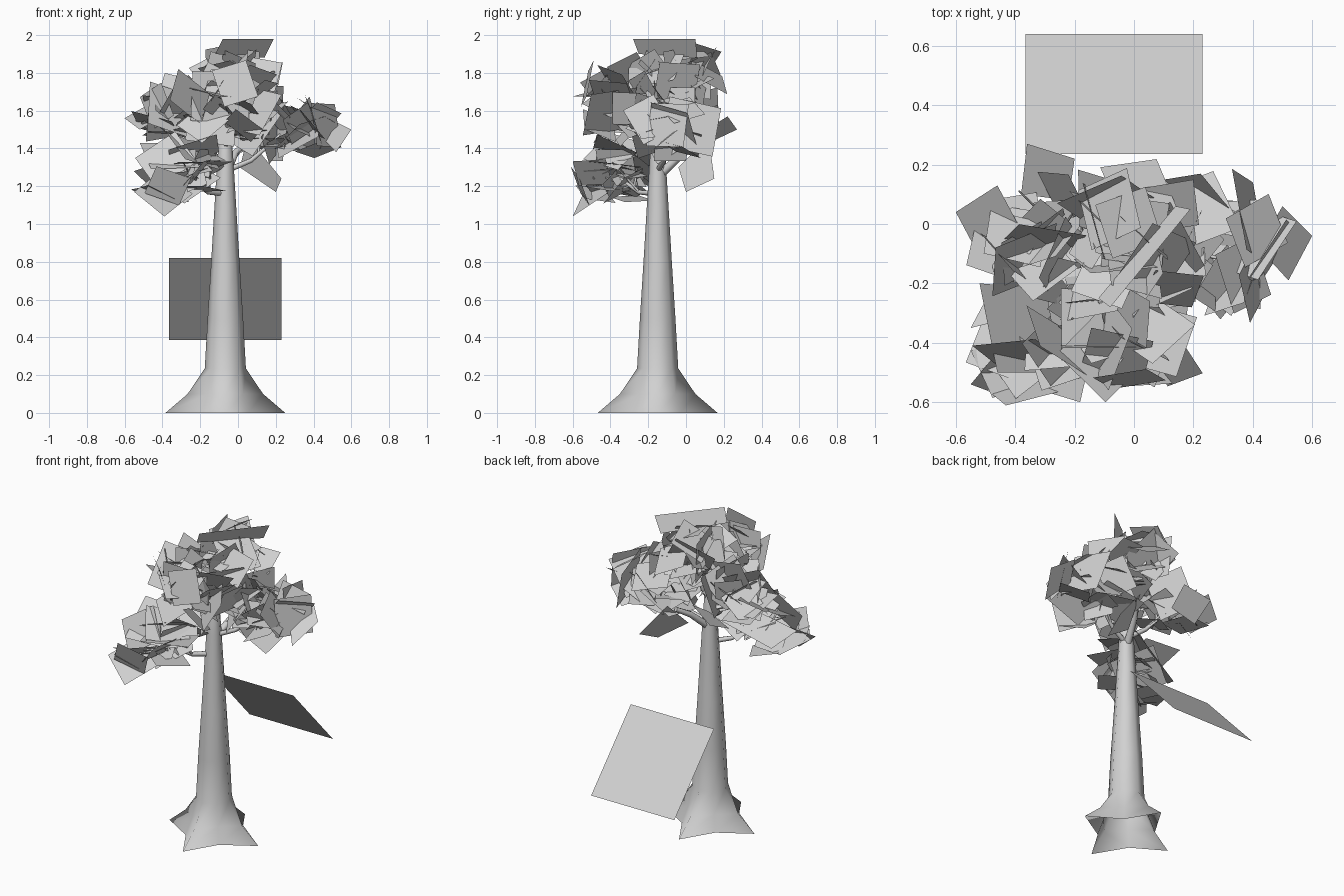
import bpy, bmesh, math, random
from mathutils import Vector, Euler

if "Cube" in bpy.data.objects:
    bpy.data.objects.remove(bpy.data.objects["Cube"])

random.seed(11)
grey = bpy.data.materials.new("pale grey")
grey.diffuse_color = (0.64, 0.64, 0.64, 1)
grey.use_nodes = True
grey.node_tree.nodes["Principled BSDF"].inputs["Base Color"].default_value = grey.diffuse_color
TX, TY = -0.067, -0.15  # trunk axis


def finish(bm, name, smooth=False):
    me = bpy.data.meshes.new(name)
    bm.to_mesh(me)
    bm.free()
    me.materials.append(grey)
    for p in me.polygons:
        p.use_smooth = smooth
    ob = bpy.data.objects.new(name, me)
    bpy.context.collection.objects.link(ob)
    return ob


# trunk: lofted rings, four pointed root lobes along the axes fading out upward
profile = [  # height, lobe radius, valley ratio
    (0.0, 0.317, 0.53), (0.1, 0.2, 0.66), (0.235, 0.109, 0.98),
    (0.5, 0.094, 1), (0.8, 0.075, 1), (1.1, 0.057, 1), (1.3, 0.045, 1),
    (1.46, 0.034, 1), (1.52, 0.015, 1)]
bm = bmesh.new()
N = 8
rings = []
for z, r, v in profile:
    ring = []
    for i in range(N):
        a = 2 * math.pi * i / N
        rr = r * (v if i % 2 else 1)
        ring.append(bm.verts.new((TX + rr * math.cos(a), TY + rr * math.sin(a), z)))
    rings.append(ring)
for lo, hi in zip(rings, rings[1:]):
    for i in range(N):
        bm.faces.new((lo[i], lo[(i + 1) % N], hi[(i + 1) % N], hi[i]))
bm.faces.new(rings[-1])
finish(bm, "trunk", True)


# tapered branch tubes
def branch(name, pts, r0, r1):
    cu = bpy.data.curves.new(name, 'CURVE')
    cu.dimensions = '3D'
    cu.bevel_depth = 1.0
    cu.bevel_resolution = 1
    cu.use_fill_caps = True
    sp = cu.splines.new('POLY')
    sp.points.add(len(pts) - 1)
    for i, p in enumerate(pts):
        sp.points[i].co = (*p, 1)
        sp.points[i].radius = r0 + (r1 - r0) * i / (len(pts) - 1)
    cu.materials.append(grey)
    ob = bpy.data.objects.new(name, cu)
    bpy.context.collection.objects.link(ob)


# foliage clusters: centre, half extents, leaf count, branch start height
clusters = [
    ((-0.29, -0.39, 1.28), (0.25, 0.22, 0.19), 24, 1.16),   # low front left
    ((0.27, -0.07, 1.52), (0.29, 0.24, 0.19), 30, 1.28),    # right
    ((-0.33, -0.02, 1.61), (0.23, 0.24, 0.17), 20, 1.32),   # left
    ((-0.05, -0.34, 1.66), (0.27, 0.23, 0.22), 28, 1.40),   # upper front
    ((-0.01, -0.05, 1.73), (0.24, 0.24, 0.23), 30, 1.42),   # crown
]

for n, (c, e, count, z0) in enumerate(clusters):
    start, end = Vector((TX, TY, z0)), Vector(c)
    sag = Vector((0, 0, -0.04))
    pts = [start, start.lerp(end, 0.4) + sag, start.lerp(end, 0.75) + sag * 0.6, end]
    branch(f"branch_{n}", pts, 0.017, 0.006)
    for k in range(4):  # twigs
        a = k * 1.57 + n
        tip = end + Vector((e[0] * math.cos(a), e[1] * math.sin(a), e[2] * 0.4)) * 0.6
        branch(f"twig_{n}_{k}", [pts[1].lerp(pts[2], k / 3), tip], 0.008, 0.003)
branch("branch_stub", [(TX, TY, 1.25), (TX + 0.05, TY + 0.13, 1.37), (0.03, 0.06, 1.42)],
       0.025, 0.015)

# leaves: single tilted quads kept inside their cluster
bm = bmesh.new()


def leaf(c, rot, w, l, centre, extent):
    m = Euler(rot).to_matrix()
    ps = [Vector(c) + m @ Vector((x * w / 2, y * l / 2, 0))
          for x, y in ((-1, -1), (1, -1), (1, 1), (-1, 1))]
    for p in ps:
        q = [abs(p[i] - centre[i]) / extent[i] for i in range(3)]
        if sum(t ** 3 for t in q) > 1.6 or not (-0.59 < p.x < 0.59 and -0.63 < p.y and p.z < 1.98):
            return False
    bm.faces.new([bm.verts.new(p) for p in ps])
    return True


for c, e, count, _ in clusters:
    made = tries = 0
    while made < count and tries < 8000:
        tries += 1
        d = Vector([random.uniform(-0.8, 0.8) for _ in range(3)])
        pos = [c[i] + d[i] * e[i] for i in range(3)]
        s = random.uniform(0.16, 0.27)
        rot = (random.gauss(0, 0.75), random.gauss(0, 0.75), random.uniform(0, 6.28))
        made += leaf(pos, rot, s, s * random.uniform(0.9, 1.25), c, e)

# larger outlying leaves, given by their corners
big = [
    [(-0.12, -0.25, 1.90), (-0.08, -0.28, 1.98), (0.19, 0.05, 1.98), (0.14, 0.06, 1.88)],
    [(-0.60, 0.04, 1.56), (-0.52, -0.11, 1.50), (-0.38, -0.02, 1.58), (-0.46, 0.13, 1.64)],
    [(0.60, -0.04, 1.50), (0.50, 0.06, 1.55), (0.42, -0.08, 1.48), (0.52, -0.19, 1.38)],
    [(-0.55, -0.54, 1.17), (-0.39, -0.60, 1.04), (-0.24, -0.42, 1.16), (-0.40, -0.36, 1.29)],
    [(-0.55, -0.35, 1.28), (-0.47, -0.20, 1.20), (-0.10, -0.10, 1.36), (-0.15, -0.25, 1.42)],
    [(0.01, -0.04, 1.30), (0.20, 0.00, 1.17), (0.23, 0.15, 1.24), (0.05, 0.12, 1.46)],
    [(-0.52, -0.20, 1.43), (-0.28, -0.22, 1.43), (-0.20, -0.50, 1.30), (-0.46, -0.50, 1.29)],
    [(-0.36, 0.27, 1.50), (-0.38, 0.10, 1.42), (-0.22, 0.08, 1.48), (-0.20, 0.22, 1.57)],
]
for q in big:
    bm.faces.new([bm.verts.new(p) for p in q])
finish(bm, "leaves")

# loose tilted square panel behind the trunk
bm = bmesh.new()
bm.faces.new([bm.verts.new(p) for p in (
    (-0.365, 0.64, 0.385), (-0.365, 0.235, 0.82), (0.23, 0.235, 0.82), (0.23, 0.64, 0.385))])
bm.normal_update()
for f in bm.faces:
    if f.normal.z < 0:
        f.normal_flip()
finish(bm, "loose_panel")
